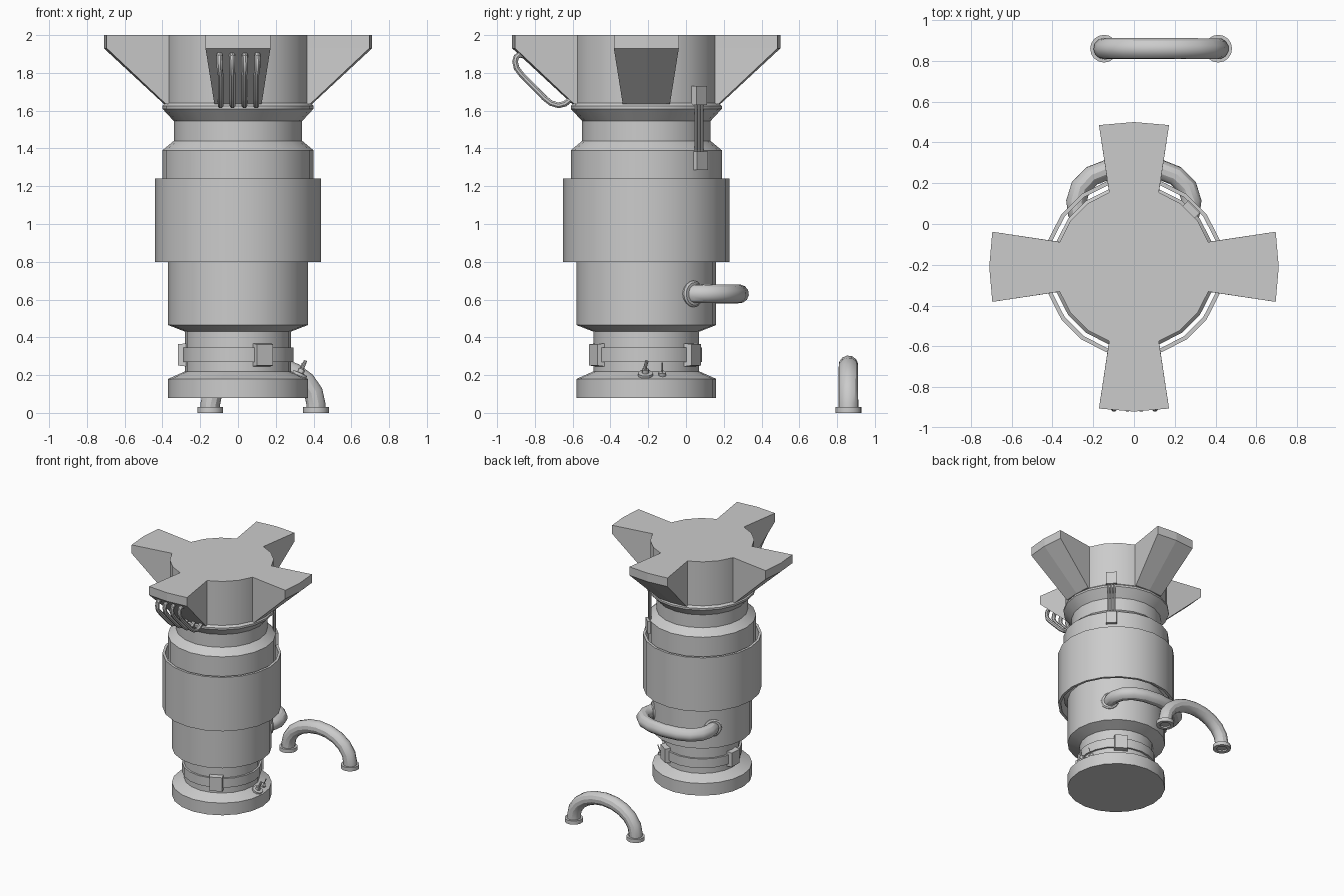
import bpy, bmesh
from math import sin, cos, pi, radians
from mathutils import Vector, Matrix

if "Cube" in bpy.data.objects:
    bpy.data.objects.remove(bpy.data.objects["Cube"])

CY = -0.21                      # main axis of the column
AXIS = Matrix.Translation((0, CY, 0))


def finish(name, bm, matrix=None, smooth=True):
    bmesh.ops.recalc_face_normals(bm, faces=bm.faces[:])
    me = bpy.data.meshes.new(name)
    bm.to_mesh(me)
    bm.free()
    if matrix is not None:
        me.transform(matrix)
    ob = bpy.data.objects.new(name, me)
    bpy.context.collection.objects.link(ob)
    if smooth:
        bpy.ops.object.select_all(action='DESELECT')
        bpy.context.view_layer.objects.active = ob
        ob.select_set(True)
        bpy.ops.object.shade_smooth_by_angle(angle=radians(30))
    return ob


def lathe(name, prof, n=20, closed=False, matrix=AXIS):
    """Revolve (radius, z) pairs; open profiles get end caps."""
    bm = bmesh.new()
    rings = [[bm.verts.new((r * cos(2 * pi * i / n), r * sin(2 * pi * i / n), z))
              for i in range(n)] for r, z in prof]
    pairs = list(zip(rings, rings[1:]))
    if closed:
        pairs.append((rings[-1], rings[0]))
    else:
        bm.faces.new(rings[0])
        bm.faces.new(rings[-1])
    for a, b in pairs:
        for i in range(n):
            j = (i + 1) % n
            bm.faces.new((a[i], a[j], b[j], b[i]))
    return finish(name, bm, matrix)


def tube(name, pts, r, n=12):
    """Sweep a circle along a path, capped at both ends."""
    pts = [Vector(p) for p in pts]
    bm = bmesh.new()
    rings, side = [], None
    for k, p in enumerate(pts):
        t = (pts[min(k + 1, len(pts) - 1)] - pts[max(k - 1, 0)]).normalized()
        if side is None:
            side = t.orthogonal()
        side = (side - t * side.dot(t)).normalized()
        up = t.cross(side)
        rings.append([bm.verts.new(p + r * (side * cos(2 * pi * i / n) + up * sin(2 * pi * i / n)))
                      for i in range(n)])
    for a, b in zip(rings, rings[1:]):
        for i in range(n):
            j = (i + 1) % n
            bm.faces.new((a[i], a[j], b[j], b[i]))
    bm.faces.new(rings[0])
    bm.faces.new(rings[-1])
    return finish(name, bm)


def radial_box(name, angle, r, z, size, taper=1.0):
    """Box facing outward; size = (depth, width, height)."""
    bm = bmesh.new()
    bmesh.ops.create_cube(bm, size=1)
    for v in bm.verts:
        k = taper if v.co.x > 0 else 1
        v.co = Vector((v.co.x * size[0], v.co.y * size[1] * k, v.co.z * size[2] * k))
    m = AXIS @ Matrix.Rotation(radians(angle), 4, 'Z') @ Matrix.Translation((r, 0, z))
    return finish(name, bm, m, False)


def facing(pos, direction):
    return Matrix.Translation(pos) @ Vector(direction).to_track_quat('Z', 'Y').to_matrix().to_4x4()


# column body, outer sleeve and neck band
lathe("column_body", [(.37, .08), (.37, .18), (.28, .22), (.28, .43), (.37, .465), (.37, .84),
                      (.40, .86), (.40, 1.39), (.34, 1.44), (.34, 1.545), (.40, 1.61),
                      (.40, 1.625), (.385, 1.64), (.385, 2.0)])
lathe("outer_sleeve", [(.42, .80), (.44, .80), (.44, 1.24), (.42, 1.24)], closed=True)
lathe("neck_band", [(.27, .27), (.295, .27), (.295, .345), (.27, .345)], closed=True)

# four flared head brackets
for q in range(4):
    bm = bmesh.new()
    outer = [(.30, -.112), (.695, -.172), (.71, 0), (.695, .172), (.30, .112)]
    lower = [(.30, -.112), (.382, -.125), (.392, 0), (.382, .125), (.30, .112)]
    layers = [[bm.verts.new((x, y, z)) for x, y in o]
              for o, z in ((lower, 1.635), (outer, 1.93), (outer, 2.0))]
    for i in (1, 2, 3):                       # inner ends follow straight down
        layers[1][i].co.z = 1.93
    for a, b in zip(layers, layers[1:]):
        for i in range(5):
            j = (i + 1) % 5
            bm.faces.new((a[i], a[j], b[j], b[i]))
    bm.faces.new(layers[0])
    bm.faces.new(layers[2])
    finish(f"head_bracket_{q}", bm, AXIS @ Matrix.Rotation(q * pi / 2, 4, 'Z'), False)

# four hoses under the front bracket
for i in range(4):
    x = -.092 + .063 * i
    path = [(-.85, 1.89), (-.88, 1.897), (-.898, 1.885), (-.905, 1.86), (-.897, 1.825), (-.87, 1.79),
            (-.75, 1.668), (-.715, 1.64), (-.675, 1.628), (-.64, 1.637), (-.605, 1.665)]
    tube(f"front_hose_{i}", [(x * (1.06 if k < 5 else 1), y, z) for k, (y, z) in enumerate(path)], .016, 8)

# clamps around the neck
for i, a in enumerate((-63, 57, 177)):
    radial_box(f"neck_clamp_{i}", a, .288, .307, (.055, .105, .125), .9)

# back pipe with angled end flanges
half = [(.25, .01), (.275, .055), (.283, .11), (.262, .18), (.205, .237), (.12, .27)]
path = half + [(0, .283)] + [(-x, y) for x, y in reversed(half)]
tube("back_pipe", [(x, y, .63) for x, y in path], .05, 12)
for s in (-1, 1):
    lathe(f"back_pipe_flange_{s}", [(.07, -.02), (.07, .012), (.06, .02)], 16,
          matrix=facing((s * .265, .033, .63), (s * .27, .24, 0)))

# loose pipe standing behind, hollow ends
arc = [(.133 + .28 * cos(t * pi / 10), .86, .045 + .207 * sin(t * pi / 10)) for t in range(11)]
tube("loose_pipe", [(.413, .86, .012)] + arc + [(-.147, .86, .012)], .052, 12)
for x in (-.147, .413):
    lathe(f"loose_pipe_flange_{x}", [(.04, 0), (.068, 0), (.068, .03), (.04, .03)], 16, True,
          Matrix.Translation((x, .86, 0)))

# cable connectors and cables at the back right
radial_box("lower_connector", 45, .395, 1.335, (.05, .082, .10))
radial_box("upper_connector", 45, .39, 1.68, (.05, .082, .10))
d, t = Vector((1, 1, 0)).normalized(), Vector((-1, 1, 0)).normalized()
for i in (-1, 0, 1):
    base = Vector((0, CY, 0)) + d * .395 + t * i * .023
    tube(f"cable_{i}", [base + Vector((0, 0, 1.36)), base + Vector((0, 0, 1.65))], .008, 8)

# valve and pin on the right of the base chamfer
n = Vector((.4, 0, .9)).normalized()
p = Vector((.325, -.215, .2))
lathe("valve_disc", [(.04, -.01), (.04, .012), (.018, .014), (.018, .035)], 12, matrix=facing(p, n))
tube("valve_lever", [p + n * .02, p + n * .05, p + n * .05 + Vector((.012, .008, .03))], .009, 8)
q = Vector((.315, -.125, .203))
lathe("pin_base", [(.02, -.01), (.02, .014)], 12, matrix=facing(q, n))
tube("pin", [q, q + n * .068], .004, 6)
